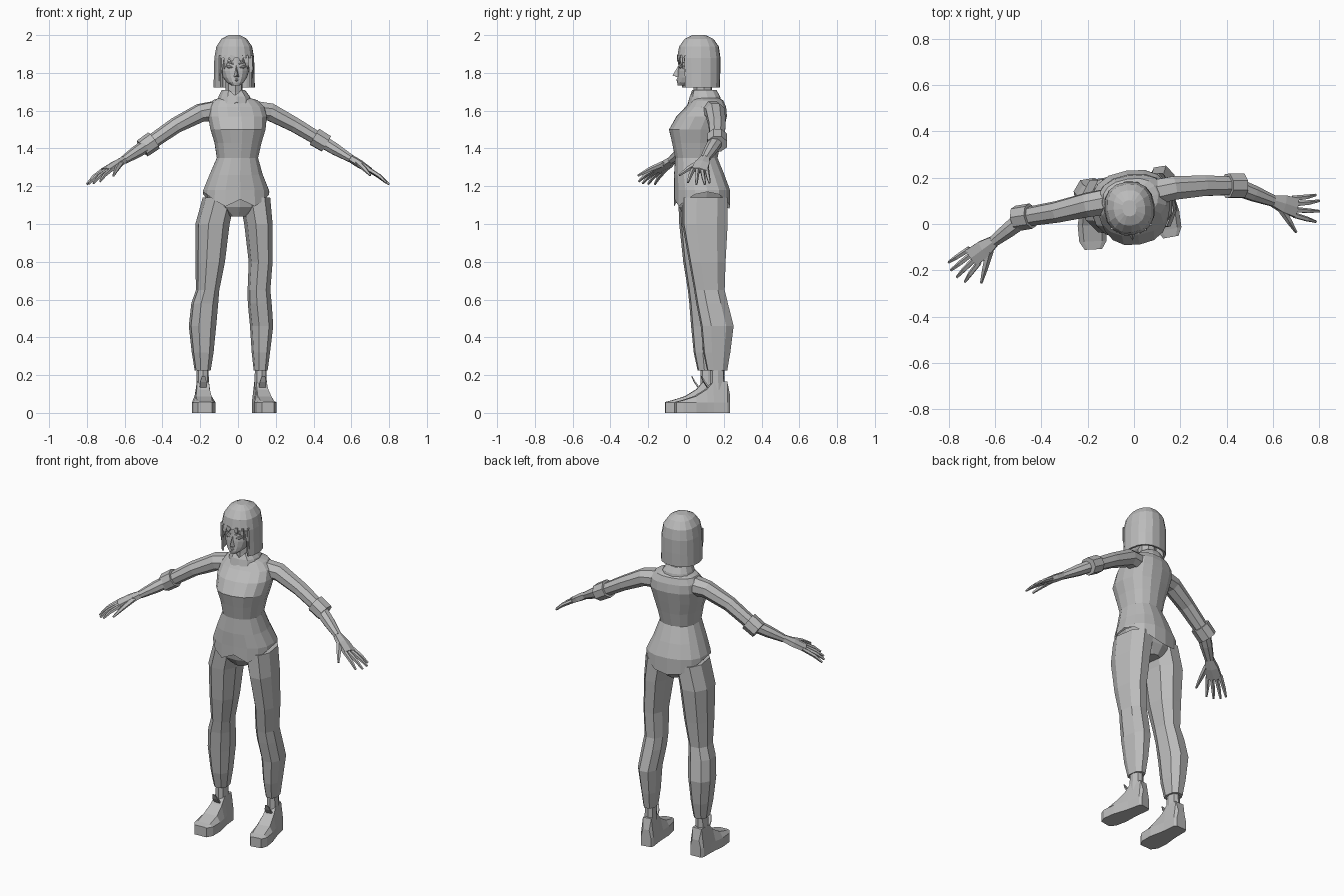
import bpy, bmesh, math
from mathutils import Vector, Matrix

if "Cube" in bpy.data.objects:
    bpy.data.objects.remove(bpy.data.objects["Cube"])

grey = bpy.data.materials.new("plain_grey")
grey.diffuse_color = (0.5, 0.5, 0.5, 1)
grey.use_nodes = True
grey.node_tree.nodes["Principled BSDF"].inputs["Base Color"].default_value = grey.diffuse_color


def make_object(name, bm, thick=0):
    bmesh.ops.recalc_face_normals(bm, faces=bm.faces)
    me = bpy.data.meshes.new(name)
    bm.to_mesh(me)
    bm.free()
    me.materials.append(grey)
    ob = bpy.data.objects.new(name, me)
    bpy.context.collection.objects.link(ob)
    if thick:
        mod = ob.modifiers.new("thickness", 'SOLIDIFY')
        mod.thickness = thick
    return ob


def loft(name, rings, cap=True, skip=None, thick=0):
    """Skin a list of equal-length point rings; skip(ring, side) leaves gaps."""
    bm = bmesh.new()
    vs = [[bm.verts.new(p) for p in r] for r in rings]
    n = len(vs[0])
    for k in range(len(vs) - 1):
        for i in range(n):
            if skip and skip(k, i):
                continue
            j = (i + 1) % n
            bm.faces.new((vs[k][i], vs[k][j], vs[k + 1][j], vs[k + 1][i]))
    if cap is True or cap == "bottom":
        bm.faces.new(vs[0][::-1])
    if cap is True or cap == "top":
        bm.faces.new(vs[-1])
    return make_object(name, bm, thick)


def ring(c, u, v, ru, rv, n, p=1.0, start=0.0):
    """Rounded-box section around c; p below 1 makes it squarer."""
    out = []
    for i in range(n):
        a = start + 2 * math.pi * i / n
        ca, sa = math.cos(a), math.sin(a)
        x = math.copysign(abs(ca) ** p, ca) if abs(ca) > 1e-6 else 0
        y = math.copysign(abs(sa) ** p, sa) if abs(sa) > 1e-6 else 0
        out.append(Vector(c) + u * (x * ru) + v * (y * rv))
    return out


def level_rings(data, n, yaw, p=0.85, start=0.0):
    """Horizontal sections from (x, y, z, half width, half depth)."""
    m = Matrix.Rotation(math.radians(yaw), 3, 'Z')
    u, v = m @ Vector((1, 0, 0)), m @ Vector((0, 1, 0))
    return [ring((x, y, z), u, v, rx, ry, n, p, start) for x, y, z, rx, ry in data]


def tube(name, pts, radii, side=(0, -1, 0), n=6, p=1.0):
    """Tube along pts; radii are (across side, through) pairs."""
    pts = [Vector(q) for q in pts]
    rings = []
    for i, q in enumerate(pts):
        t = (pts[min(i + 1, len(pts) - 1)] - pts[max(i - 1, 0)]).normalized()
        u = Vector(side)
        u = (u - t * u.dot(t)).normalized()
        rings.append(ring(q, u, t.cross(u), radii[i][0], radii[i][1], n, p, math.pi / n))
    return loft(name, rings)


# Shirt body with a pointed hem
YAW = 9
shirt = level_rings([
    (-.01, .085, 1.12, .178, .147), (-.01, .085, 1.18, .176, .147),
    (-.01, .07, 1.26, .143, .134), (-.003, .055, 1.35, .11, .113),
    (0, .055, 1.43, .125, .13), (0, .055, 1.50, .147, .146),
    (-.003, .083, 1.57, .158, .133), (-.008, .105, 1.62, .15, .105),
    (-.015, .11, 1.655, .12, .085), (-.02, .10, 1.675, .06, .06)], 16, YAW)
for i, q in enumerate(shirt[0]):
    mid = abs(math.sin(2 * math.pi * i / 16))
    q.z = 1.17 - .09 * mid ** 2 + (.05 if i == 12 else 0)
loft("shirt", shirt, cap="top")

# Hips of the trousers under the hem
loft("trouser_hips", level_rings([
    (-.01, .085, 1.04, .05, .09), (-.01, .085, 1.09, .13, .125),
    (-.01, .085, 1.17, .165, .14)], 12, YAW))

# Collar, dipping to two points at the front
collar = level_rings([(-.02, .10, 1.645, .093, .088), (-.02, .10, 1.675, .084, .082),
                      (-.025, .095, 1.71, .062, .066)], 12, YAW)
for i in (8, 10):
    collar[0][i].z -= .025
    collar[0][i].y -= .01
collar[2][9].z -= .03
loft("collar", collar, cap=False, thick=.008)
loft("neck", level_rings([(-.022, .095, 1.64, .055, .058), (-.022, .09, 1.70, .046, .05),
                          (-.022, .085, 1.80, .046, .05)], 8, YAW))

# Head: everything below is placed around this centre
HEAD = Vector((-.02, .068, 0))
TURN = Matrix.Rotation(math.radians(6), 3, 'Z')


def at_head(x, y, z):
    return HEAD + TURN @ Vector((x, y, z))


def head_rings(rows, n, p):
    data = []
    for z, rx, front, back in rows:
        c = at_head(0, (front + back) / 2, z)
        data.append((c.x, c.y, z, rx, (back - front) / 2))
    return level_rings(data, n, 6, p)


loft("face", head_rings([
    (1.733, .022, -.112, -.03), (1.75, .045, -.116, .01), (1.775, .064, -.114, .05),
    (1.81, .077, -.112, .08), (1.85, .08, -.106, .09), (1.92, .078, -.10, .09)], 16, .85))

# Nose
bm = bmesh.new()
nv = [bm.verts.new(at_head(*q)) for q in
      [(0, -.108, 1.84), (0, -.14, 1.787), (.017, -.106, 1.776), (-.017, -.106, 1.776)]]
for f in [(0, 1, 2), (0, 3, 1), (1, 3, 2), (0, 2, 3)]:
    bm.faces.new([nv[i] for i in f])
make_object("nose", bm)

# Lips, eyes and brows as slim raised forms
tube("lips", [at_head(x, y, z) for x, y, z in
              [(-.028, -.102, 1.766), (0, -.115, 1.762), (.028, -.102, 1.766)]],
     [(.003, .003), (.006, .008), (.003, .003)])
for s, label in ((-1, "right"), (1, "left")):
    tube(label + "_eye", [at_head(s * x, y, z) for x, y, z in
                          [(.018, -.105, 1.828), (.036, -.102, 1.832), (.056, -.088, 1.836)]],
         [(.003, .002), (.005, .009), (.003, .002)])
    tube(label + "_brow", [at_head(s * x, y, z) for x, y, z in
                           [(.014, -.107, 1.847), (.04, -.102, 1.857), (.062, -.086, 1.853)]],
         [(.003, .003), (.004, .004), (.002, .002)])

# Bobbed hair, open at the face, with a parted fringe
loft("hair", head_rings([
    (1.722, .11, -.11, .112), (1.80, .108, -.113, .114), (1.88, .106, -.116, .115),
    (1.94, .095, -.105, .106), (1.98, .068, -.075, .078), (2.0, .03, -.035, .035)], 16, .85),
    cap="top", skip=lambda k, i: k < 2 and 10 <= i <= 13, thick=.012)
for i, (x, drop, lean) in enumerate([(-.075, .13, 1.15), (-.05, .06, 1.25), (-.02, .03, 1.6),
                                     (.02, .03, 1.6), (.05, .06, 1.25), (.075, .13, 1.15)]):
    y = -.113 + 6 * x * x
    tube("fringe_lock_%d" % (i + 1),
         [at_head(x, y, 1.892), at_head(x * (1 + lean) / 2, y, 1.885 - drop / 2),
          at_head(x * lean, y + .008, 1.88 - drop)],
         [(.006, .02), (.006, .014), (.001, .001)], n=4)

# Legs: thigh, knee, calf and hem
LEGS = {
    "left": [(.088, .10, 1.14, .08, .125), (.108, .10, 1.0, .072, .125),
             (.12, .113, .80, .061, .10), (.111, .124, .65, .059, .083),
             (.115, .138, .58, .062, .086), (.125, .165, .46, .06, .09),
             (.121, .163, .32, .047, .074), (.12, .165, .225, .036, .055)],
    "right": [(-.10, .08, 1.14, .085, .125), (-.135, .083, 1.0, .089, .122),
              (-.147, .083, .80, .077, .10), (-.161, .088, .65, .061, .08),
              (-.176, .098, .58, .071, .082), (-.188, .113, .46, .072, .088),
              (-.187, .113, .32, .057, .074), (-.187, .115, .225, .042, .055)]}
for label, data in LEGS.items():
    yaw = 10 if label == "left" else 3
    loft(label + "_trouser_leg", level_rings(data, 8, YAW, .85, math.pi / 8))
    ax, ay = data[-1][:2]
    loft(label + "_ankle", level_rings([(ax, ay, .12, .034, .04), (ax, ay, .24, .031, .038)], 8, yaw))

    # Boot with a thick sole, skinned from heel to toe
    m = Matrix.Rotation(math.radians(yaw), 3, 'Z')
    place = lambda x, y, z: Vector((ax, ay, 0)) + m @ Vector((x, y, z))
    w0 = .92 if label == "left" else 1.04
    rings = []
    for y, w, top in [(.065, .032, .10), (.05, .042, .165), (-.025, .046, .165),
                      (-.06, .05, .125), (-.12, .06, .088), (-.19, .057, .066), (-.225, .036, .058)]:
        w *= w0
        rings.append([place(x, y, z) for x, z in
                      [(-w, 0), (w, 0), (w, .055), (w * .66, top), (-w * .66, top), (-w, .055)]])
    loft(label + "_boot", rings)
    tube(label + "_boot_tongue", [place(0, -.045, .13), place(0, -.07, .165), place(0, -.085, .195)],
         [(.026, .006), (.024, .005), (.012, .003)], side=m @ Vector((1, 0, 0)), n=4)

# Arms: sleeve, rolled cuff, forearm, palm and fingers
ARMS = {
    "left": dict(sleeve=[(.06, .13, 1.60), (.17, .155, 1.593), (.30, .165, 1.525), (.43, .165, 1.447)],
                 wrist=(.60, .10, 1.345), knuckle=(.70, .07, 1.283), side=(.1, -1, 0),
                 tips=[(.785, .125, 1.218), (.80, .10, 1.21), (.80, .055, 1.21), (.785, .01, 1.22)],
                 thumb=(.70, -.035, 1.258)),
    "right": dict(sleeve=[(-.09, .10, 1.60), (-.20, .083, 1.588), (-.33, .053, 1.522), (-.47, .03, 1.425)],
                  wrist=(-.605, -.075, 1.338), knuckle=(-.70, -.145, 1.283), side=(.55, -.8, 0),
                  tips=[(-.80, -.165, 1.21), (-.79, -.20, 1.212), (-.765, -.23, 1.215), (-.73, -.25, 1.225)],
                  thumb=(-.66, -.255, 1.255))}
for label, a in ARMS.items():
    s = [Vector(q) for q in a["sleeve"]]
    wrist, knuckle = Vector(a["wrist"]), Vector(a["knuckle"])
    side = Vector(a["side"]).normalized()
    tube(label + "_sleeve", s, [(.06, .06), (.055, .05), (.048, .042), (.042, .038)], side, 8)
    d = (s[3] - s[2]).normalized()
    tube(label + "_cuff", [s[3] - d * .03, s[3] + d * .045], [(.056, .052), (.056, .05)], side, 8)
    tube(label + "_forearm", [s[3], s[3].lerp(wrist, .5), wrist],
         [(.04, .036), (.036, .033), (.026, .022)], side, 8)
    tube(label + "_palm", [wrist, wrist.lerp(knuckle, .45), knuckle],
         [(.027, .021), (.042, .022), (.047, .016)], side, 6, .8)
    for i, tip in enumerate(a["tips"]):
        tip = Vector(tip)
        root = knuckle + side * (-.036 + .024 * i)
        back = (knuckle - wrist).normalized() * .015
        mid = root.lerp(tip, .55) + Vector((0, 0, .006))
        tube("%s_finger_%d" % (label, i + 1), [root - back, mid, tip],
             [(.013, .012), (.011, .011), (.006, .006)], side, 5)
    thumb = Vector(a["thumb"])
    root = wrist.lerp(knuckle, .3) + side * .02
    tube(label + "_thumb", [root, root.lerp(thumb, .55) + Vector((0, 0, .004)), thumb],
         [(.018, .016), (.013, .013), (.006, .006)], knuckle - wrist, 5)
